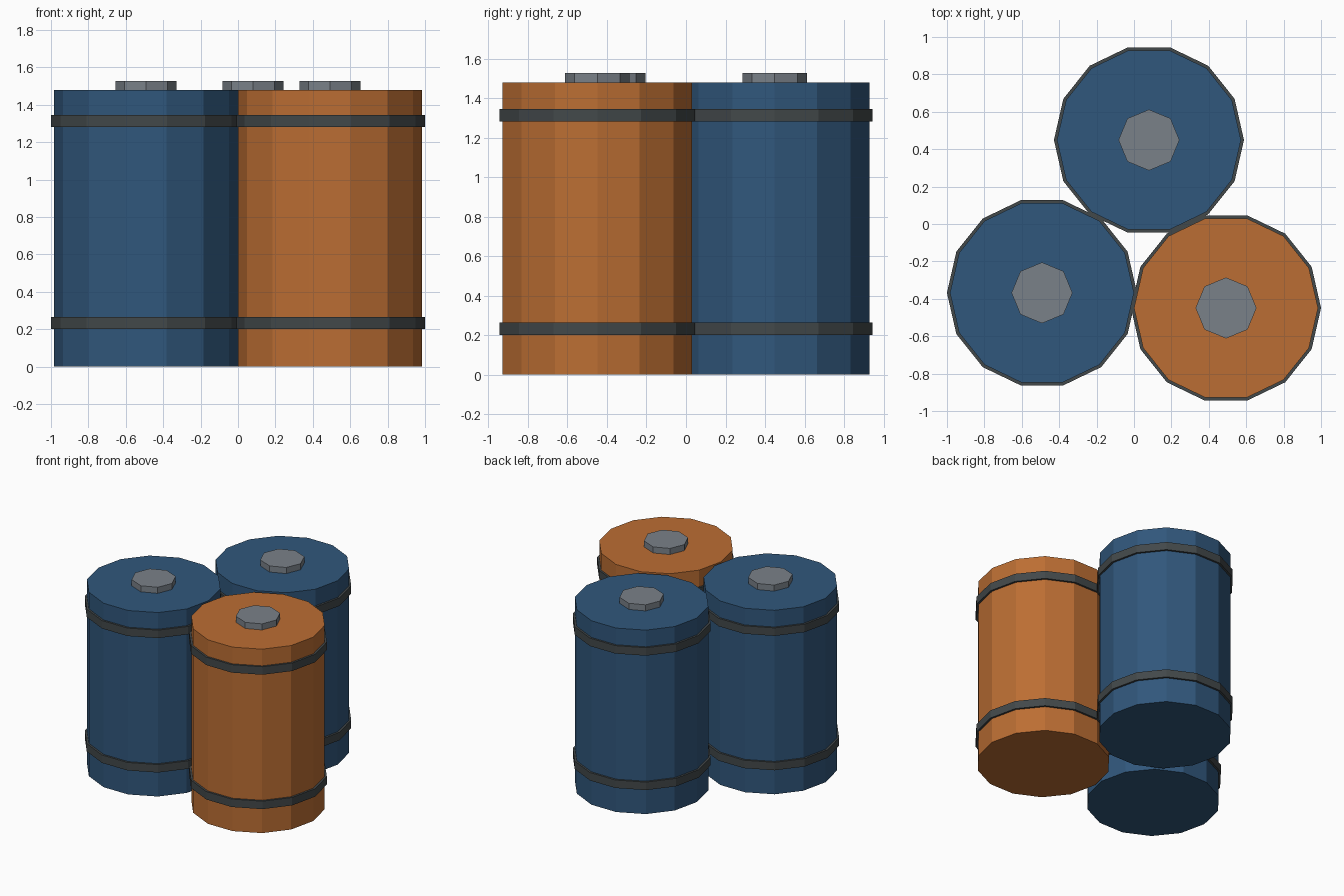
import bpy
import math

cube = bpy.data.objects.get("Cube")
if cube:
    bpy.data.objects.remove(cube, do_unlink=True)


def material(name, rgb):
    mat = bpy.data.materials.new(name)
    mat.use_nodes = True
    color = (*rgb, 1)
    mat.diffuse_color = color
    mat.node_tree.nodes["Principled BSDF"].inputs["Base Color"].default_value = color
    return mat


BLUE = material("blue_paint", (0.03, 0.095, 0.2))
ORANGE = material("orange_paint", (0.5, 0.155, 0.033))
BAND = material("dark_band", (0.055, 0.065, 0.068))
CAP = material("grey_metal", (0.195, 0.22, 0.25))

BODY_R, BODY_H = 0.492, 1.478
BAND_R, BAND_H = 0.508, 0.064
CAP_R, CAP_TOP = 0.163, 1.527


def prism(name, sides, radius, bottom, top, x, y, mat):
    """Flat-sided upright cylinder with a corner on the x axis."""
    bpy.ops.mesh.primitive_cylinder_add(
        vertices=sides, radius=radius, depth=top - bottom,
        location=(x, y, (bottom + top) / 2))
    obj = bpy.context.object
    obj.name = name
    # The primitive starts with a corner on the y axis
    obj.rotation_euler.z = math.pi / 2
    obj.data.materials.append(mat)
    return obj


def barrel(name, x, y, paint):
    prism(name + "_barrel_body", 14, BODY_R, 0, BODY_H, x, y, paint)
    # Reinforcing hoops
    for level, z in (("lower", 0.2), ("upper", 1.28)):
        prism(f"{name}_barrel_{level}_band", 14, BAND_R, z, z + BAND_H, x, y, BAND)
    # Lid plug
    prism(name + "_barrel_cap", 8, CAP_R, BODY_H - 0.02, CAP_TOP, x, y, CAP)


barrel("right_blue", -0.492, -0.368, BLUE)
barrel("left_orange", 0.492, -0.449, ORANGE)
barrel("back_blue", 0.08, 0.449, BLUE)
